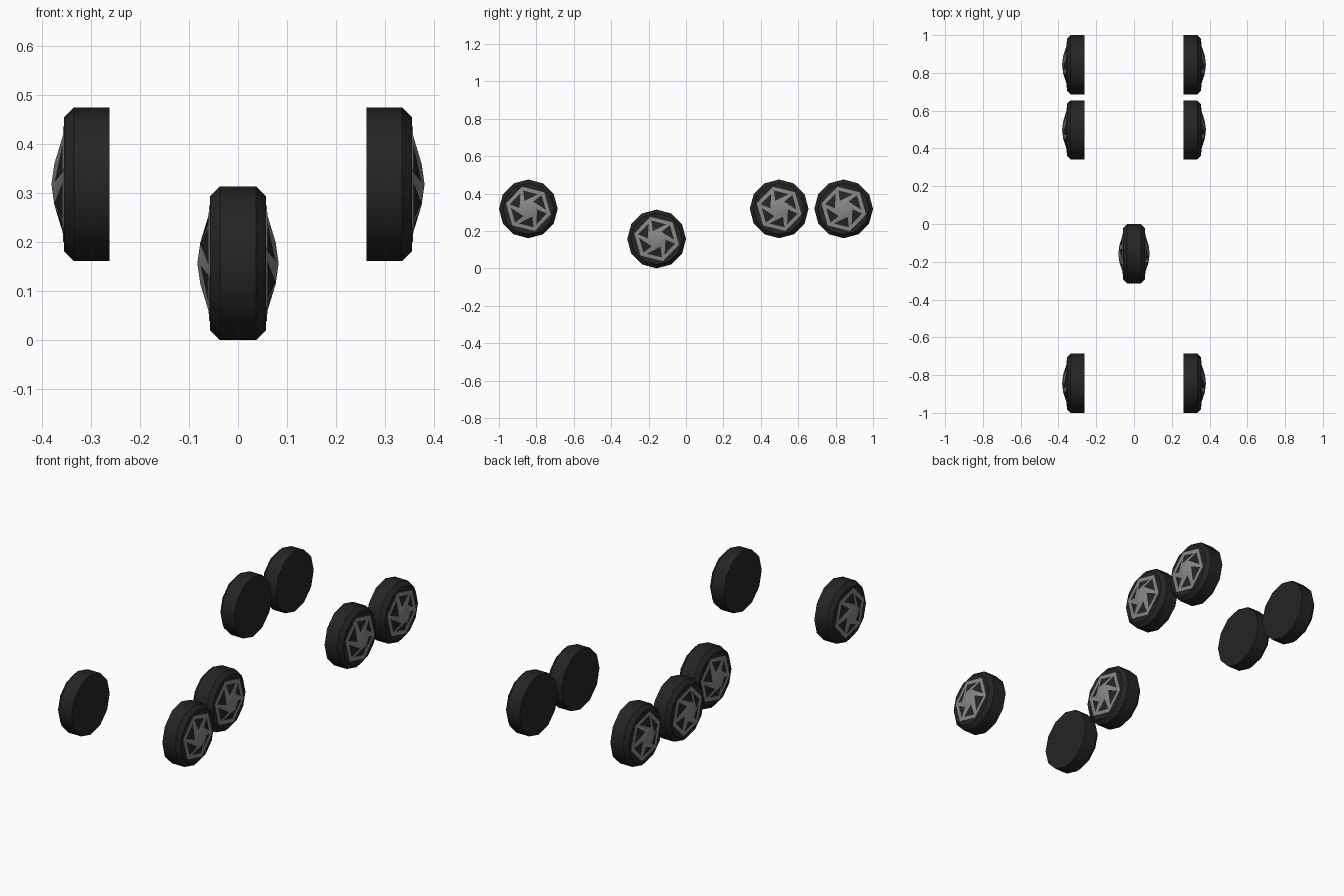
import bpy
import bmesh
from math import sin, cos, radians
from mathutils import Vector, Matrix

cube = bpy.data.objects.get("Cube")
if cube:
    bpy.data.objects.remove(cube, do_unlink=True)

RADIUS = 0.157
TYRE_SIDES = 12
SPOKES = 6


def make_material(name, value):
    mat = bpy.data.materials.new(name)
    mat.use_nodes = True
    colour = (value, value, value, 1)
    mat.diffuse_color = colour
    bsdf = mat.node_tree.nodes["Principled BSDF"]
    bsdf.inputs["Base Color"].default_value = colour
    bsdf.inputs["Roughness"].default_value = 0.8
    return mat


rubber = make_material("black rubber", 0.018)
metal = make_material("grey metal", 0.25)


def polar(x, radius, degrees):
    a = radians(degrees)
    return Vector((x, radius * cos(a), radius * sin(a)))


def finish(bm, name, transform, materials):
    bm.transform(transform)
    bmesh.ops.recalc_face_normals(bm, faces=bm.faces)
    mesh = bpy.data.meshes.new(name)
    bm.to_mesh(mesh)
    bm.free()
    for mat in materials:
        mesh.materials.append(mat)
    obj = bpy.data.objects.new(name, mesh)
    bpy.context.collection.objects.link(obj)
    bpy.ops.object.select_all(action='DESELECT')
    obj.select_set(True)
    bpy.context.view_layer.objects.active = obj
    bpy.ops.object.shade_smooth_by_angle(angle=radians(35))
    return obj


def tyre(name, profile, transform):
    """Sweep (x, radius) points round the axle and cap both ends."""
    bm = bmesh.new()
    step = 360 / TYRE_SIDES
    rings = [[bm.verts.new(polar(x, r, i * step)) for i in range(TYRE_SIDES)]
             for x, r in profile]
    for a, b in zip(rings, rings[1:]):
        for i in range(TYRE_SIDES):
            j = (i + 1) % TYRE_SIDES
            bm.faces.new((a[i], a[j], b[j], b[i]))
    bm.faces.new(rings[0])
    bm.faces.new(rings[-1])
    finish(bm, name, transform, [rubber])


def hub_cap(name, transform):
    """Domed six-sided cap with swirling spokes, base on x = 0."""
    bm = bmesh.new()
    turn = 360 / SPOKES

    def ring(x, radius, offset):
        return [bm.verts.new(polar(x, radius, offset + k * turn)) for k in range(SPOKES)]

    base = ring(-0.002, 0.123, 46)
    outer = ring(0.002, 0.123, 46)
    inner = ring(0.003, 0.102, 46)
    star = ring(0.02, 0.047, 56)
    tip = bm.verts.new((0.026, 0, 0))
    # Where each spoke ends along the rim
    ends = [bm.verts.new(inner[k].co.lerp(inner[(k + 1) % SPOKES].co, 0.2))
            for k in range(SPOKES)]
    for k in range(SPOKES):
        n = (k + 1) % SPOKES
        bm.faces.new((base[k], base[n], outer[n], outer[k]))
        bm.faces.new((outer[k], outer[n], inner[n], ends[k], inner[k]))
        bm.faces.new((inner[k], ends[k], star[n], star[k]))
        bm.faces.new((star[k], star[n], tip))
        window = bm.faces.new((ends[k], inner[n], star[n]))
        window.material_index = 1
    finish(bm, name, transform, [metal, rubber])


# Six side wheels, mirrored across the body
side_profile = [(0.262, RADIUS), (0.335, RADIUS), (0.355, 0.137)]
for row, y in (("front", -0.843), ("middle", 0.498), ("rear", 0.843)):
    for side, sign in (("left", 1), ("right", -1)):
        place = Matrix.Translation((0, y, 0.318)) @ Matrix.Diagonal((sign, 1, 1, 1))
        tyre(f"{row}_{side}_tyre", side_profile, place)
        hub_cap(f"{row}_{side}_hub", place @ Matrix.Translation((0.355, 0, 0)))

# Spare wheel with a hub on both faces
spare = Matrix.Translation((0, -0.157, RADIUS))
tyre("spare_tyre", [(-0.057, 0.137), (-0.037, RADIUS), (0.037, RADIUS), (0.057, 0.137)], spare)
for side, angle in (("left", 0), ("right", 180)):
    spin = Matrix.Rotation(radians(angle), 4, 'Z')
    hub_cap(f"spare_{side}_hub", spare @ spin @ Matrix.Translation((0.057, 0, 0)))
